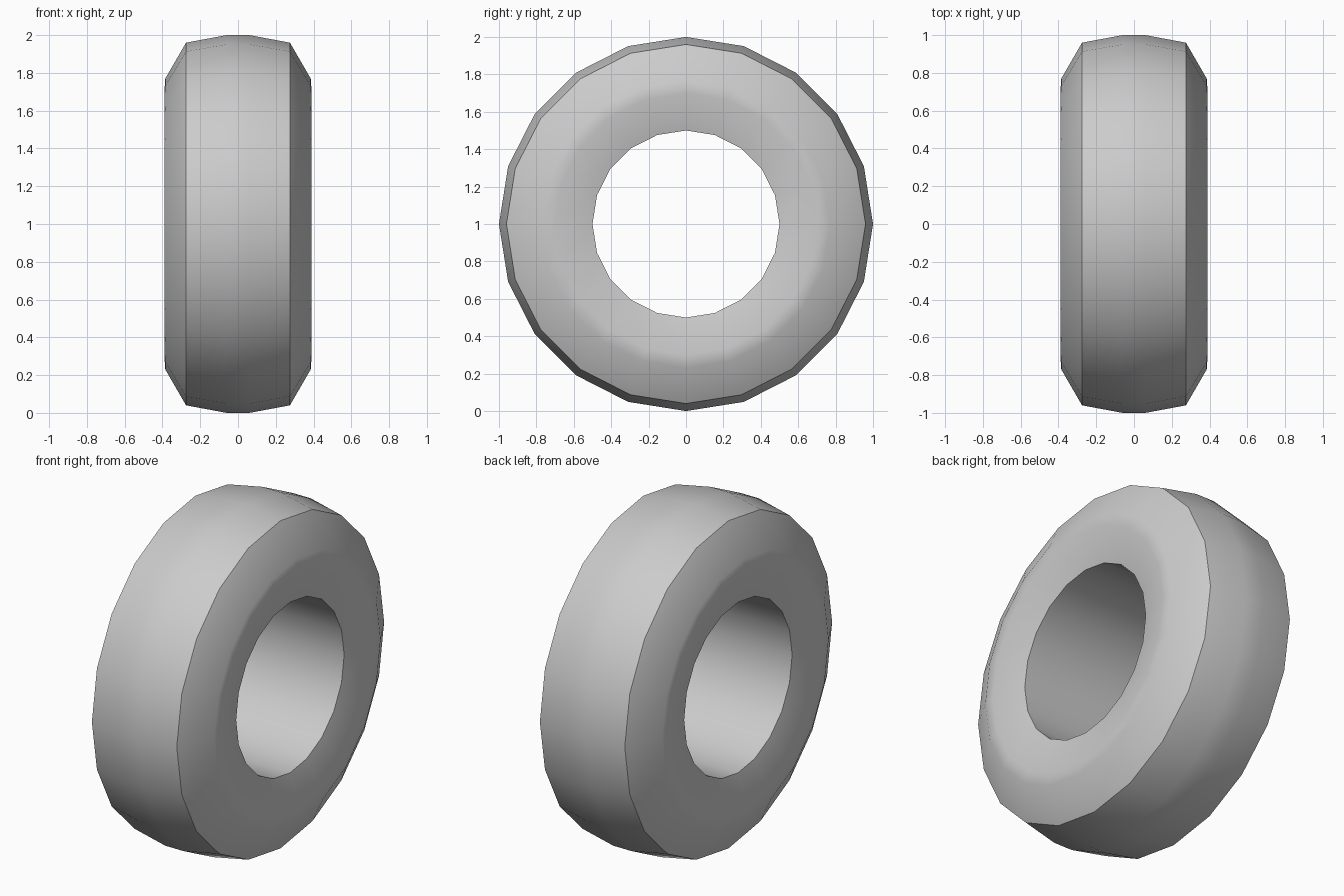
import bpy, bmesh, math

if "Cube" in bpy.data.objects:
    bpy.data.objects.remove(bpy.data.objects["Cube"])

SIDES = 20
# Half cross-section as (x, radius), from tread centre to bore edge
half = [(0.06, 1.0), (0.275, 0.96), (0.385, 0.77), (0.39, 0.70), (0.338, 0.5)]
# Mirror it into a closed loop
profile = half + [(-x, r) for x, r in reversed(half)]

# Tyre: revolve the profile around the x axis
bm = bmesh.new()
rings = []
for i in range(SIDES):
    a = 2 * math.pi * i / SIDES
    rings.append([bm.verts.new((x, r * math.sin(a), 1 + r * math.cos(a)))
                  for x, r in profile])
n = len(profile)
for i in range(SIDES):
    p, q = rings[i], rings[(i + 1) % SIDES]
    for j in range(n):
        k = (j + 1) % n
        bm.faces.new((p[j], p[k], q[k], q[j]))
bmesh.ops.recalc_face_normals(bm, faces=bm.faces)

mesh = bpy.data.meshes.new("tyre")
bm.to_mesh(mesh)
bm.free()
tyre = bpy.data.objects.new("tyre", mesh)
bpy.context.collection.objects.link(tyre)

# Smooth shading, with shoulder and bore edges kept sharp
bpy.context.view_layer.objects.active = tyre
tyre.select_set(True)
bpy.ops.object.shade_smooth_by_angle(angle=math.radians(38))
